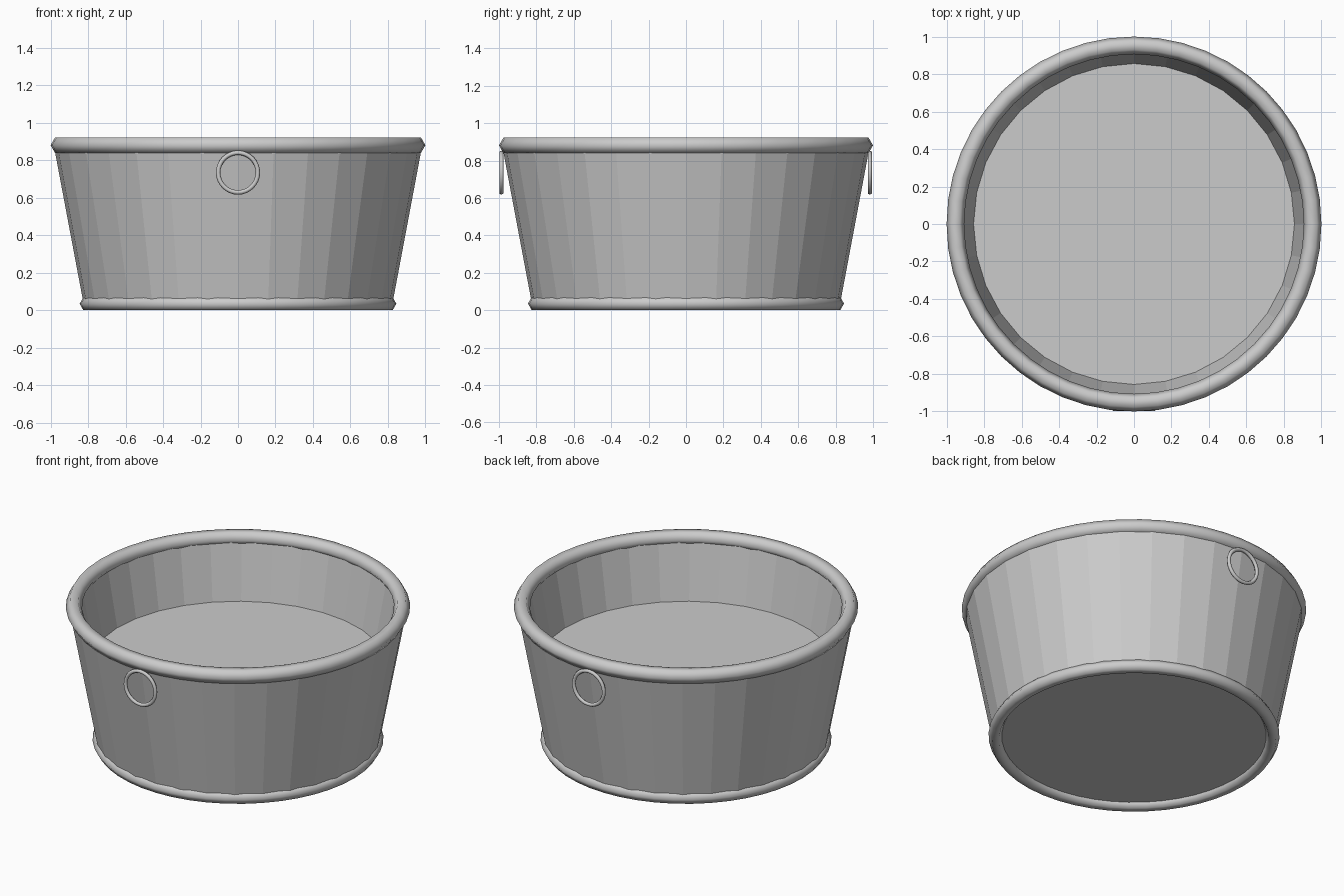
import bpy, bmesh, math

if "Cube" in bpy.data.objects:
    bpy.data.objects.remove(bpy.data.objects["Cube"])

metal = bpy.data.materials.new("grey metal")
metal.diffuse_color = (0.6, 0.6, 0.6, 1)
metal.use_nodes = True
metal.node_tree.nodes["Principled BSDF"].inputs["Base Color"].default_value = metal.diffuse_color


def revolve(name, profile, n, closed=False):
    """Turn a (radius, z) profile around z; a zero radius closes to a fan."""
    bm = bmesh.new()
    rings = []
    for r, z in profile:
        if r == 0:
            rings.append([bm.verts.new((0, 0, z))] * n)
        else:
            rings.append([bm.verts.new((r * math.cos(2 * math.pi * i / n),
                                        r * math.sin(2 * math.pi * i / n), z))
                          for i in range(n)])
    pairs = list(zip(rings, rings[1:]))
    if closed:
        pairs.append((rings[-1], rings[0]))
    for a, b in pairs:
        for i in range(n):
            j = (i + 1) % n
            corners = []
            for v in (a[i], a[j], b[j], b[i]):
                if v not in corners:
                    corners.append(v)
            bm.faces.new(corners)
    bmesh.ops.recalc_face_normals(bm, faces=bm.faces)
    me = bpy.data.meshes.new(name)
    bm.to_mesh(me)
    bm.free()
    me.materials.append(metal)
    ob = bpy.data.objects.new(name, me)
    bpy.context.collection.objects.link(ob)
    return ob


def hoop(name, radius, z, minor, n=48, sides=6):
    """Smooth ring with a low-sided round section."""
    section = [(radius + minor * math.cos(2 * math.pi * k / sides),
                z + minor * math.sin(2 * math.pi * k / sides)) for k in range(sides)]
    ob = revolve(name, section, n, closed=True)
    ob.data.polygons.foreach_set("use_smooth", [True] * len(ob.data.polygons))
    return ob


# Faceted tapered wall with a solid bottom and a raised inner floor
revolve("tub_wall", [(0, 0.03), (0.823, 0.03), (0.983, 0.88), (0.924, 0.88),
                     (0.856, 0.515), (0, 0.515)], 32)

# Rolled rim and foot ring
hoop("top_rim", 0.953, 0.881, 0.047)
hoop("foot_ring", 0.805, 0.035, 0.04)

# Hanging ring handles, front and back
for name, y in (("front_handle", -0.987), ("back_handle", 0.983)):
    h = hoop(name, 0.106, 0, 0.012, n=32, sides=6)
    h.rotation_euler = (math.pi / 2, 0, 0)
    h.location = (0, y, 0.735)
